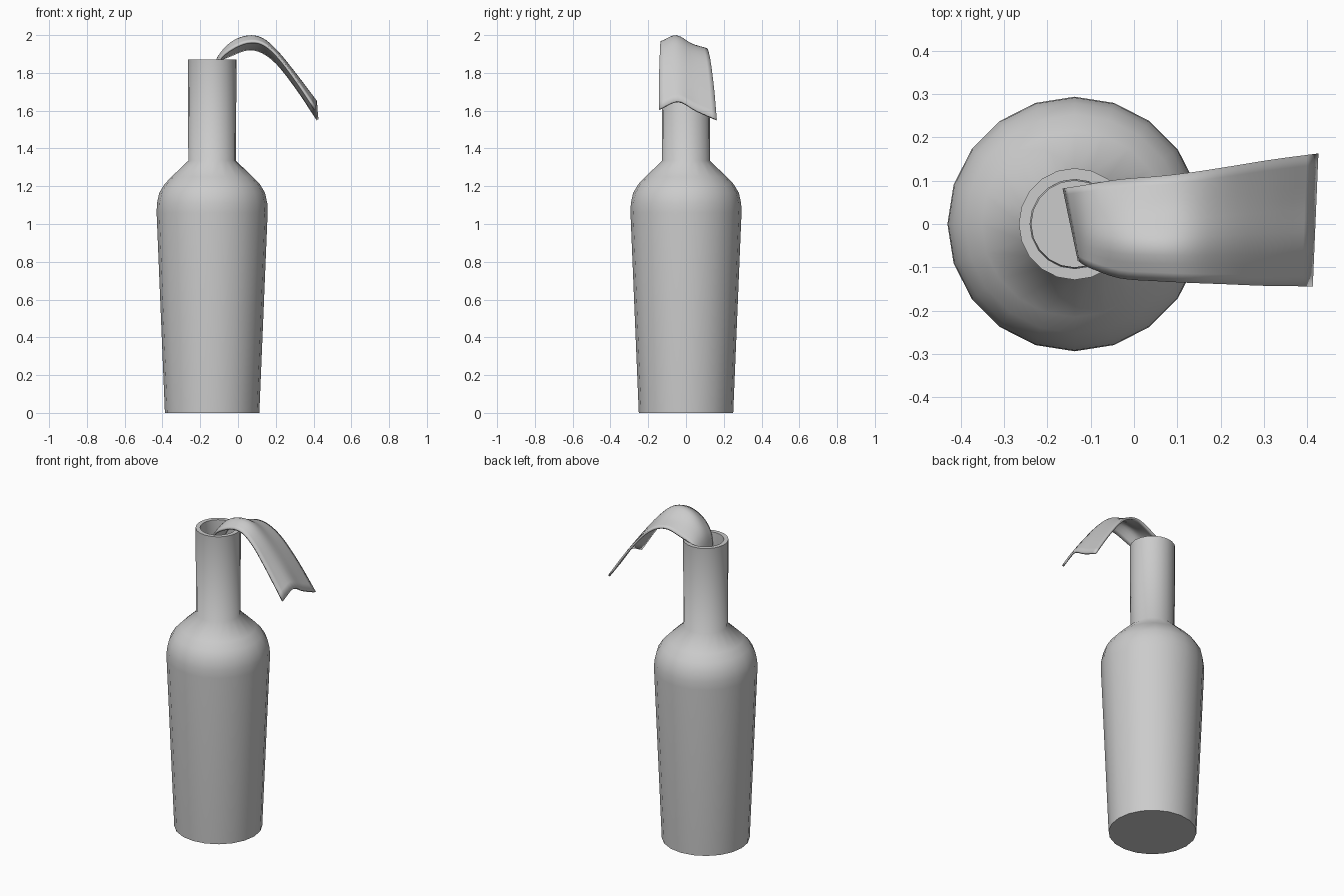
import bpy, bmesh, math
from mathutils import Vector

if "Cube" in bpy.data.objects:
    bpy.data.objects.remove(bpy.data.objects["Cube"])

CX = -0.137   # bottle axis
SIDES = 20


def make_object(name, bm, angle):
    bmesh.ops.recalc_face_normals(bm, faces=bm.faces)
    mesh = bpy.data.meshes.new(name)
    bm.to_mesh(mesh)
    bm.free()
    ob = bpy.data.objects.new(name, mesh)
    bpy.context.collection.objects.link(ob)
    bpy.ops.object.select_all(action='DESELECT')
    ob.select_set(True)
    bpy.context.view_layer.objects.active = ob
    bpy.ops.object.shade_smooth_by_angle(angle=math.radians(angle))
    return ob


def lathe(name, profile):
    """Revolve (radius, z) points; both ends are capped."""
    bm = bmesh.new()
    rings = []
    for r, z in profile:
        rings.append([bm.verts.new((CX + r * math.cos(2 * math.pi * i / SIDES),
                                    r * math.sin(2 * math.pi * i / SIDES), z))
                      for i in range(SIDES)])
    for a, b in zip(rings, rings[1:]):
        for i in range(SIDES):
            j = (i + 1) % SIDES
            bm.faces.new((a[i], a[j], b[j], b[i]))
    bm.faces.new(rings[0])
    bm.faces.new(rings[-1])
    return make_object(name, bm, 50)


def spline(points, n):
    """Catmull-Rom samples, n per span."""
    p = [2 * points[0] - points[1]] + points + [2 * points[-1] - points[-2]]
    out = []
    for k in range(1, len(p) - 2):
        a, b, c, d = p[k - 1:k + 3]
        for s in range(n):
            t = s / n
            out.append(0.5 * (2 * b + (c - a) * t + (2 * a - 5 * b + 4 * c - d) * t * t
                              + (3 * b - a - 3 * c + d) * t ** 3))
    return out + [points[-1]]


# Hollow bottle: outer wall up, over the rim, inner wall down
outer = [(0.25, 0), (0.294, 1.06), (0.292, 1.11), (0.280, 1.165),
         (0.253, 1.21), (0.215, 1.25), (0.126, 1.335), (0.129, 1.87)]
inner = [(0.103, 1.87), (0.100, 1.345), (0.195, 1.235), (0.232, 1.19),
         (0.255, 1.15), (0.266, 1.10), (0.267, 1.06), (0.224, 0.027)]
lathe("bottle", outer + inner)

# Cloth strip: x at front and back edge, y at front and back edge, z of four columns
rows = [
    (-0.130, -0.165, -0.085, 0.082, (1.78, 1.78, 1.78, 1.78)),
    (-0.105, -0.115, -0.100, 0.090, (1.87, 1.885, 1.875, 1.86)),
    (-0.035, -0.035, -0.125, 0.103, (1.93, 1.965, 1.935, 1.90)),
    (0.050, 0.050, -0.132, 0.110, (1.965, 1.998, 1.955, 1.930)),
    (0.130, 0.130, -0.136, 0.119, (1.958, 1.985, 1.945, 1.915)),
    (0.210, 0.215, -0.139, 0.132, (1.895, 1.915, 1.88, 1.850)),
    (0.310, 0.320, -0.143, 0.149, (1.765, 1.79, 1.755, 1.715)),
    (0.413, 0.426, -0.144, 0.163, (1.61, 1.652, 1.60, 1.555)),
]
grid = []
for x0, x1, y0, y1, zs in rows:
    row = [Vector((x0 + (x1 - x0) * i / 3, y0 + (y1 - y0) * i / 3, z))
           for i, z in enumerate(zs)]
    grid.append(spline(row, 4))
columns = [spline(list(col), 4) for col in zip(*grid)]

bm = bmesh.new()
verts = [[bm.verts.new(p) for p in col] for col in columns]
for a, b in zip(verts, verts[1:]):
    for i in range(len(a) - 1):
        bm.faces.new((a[i], a[i + 1], b[i + 1], b[i]))
cloth = make_object("cloth_strip", bm, 60)
if sum(f.normal.z for f in cloth.data.polygons) < 0:
    cloth.data.flip_normals()
solid = cloth.modifiers.new("thickness", 'SOLIDIFY')
solid.thickness = 0.012
solid.offset = -1
